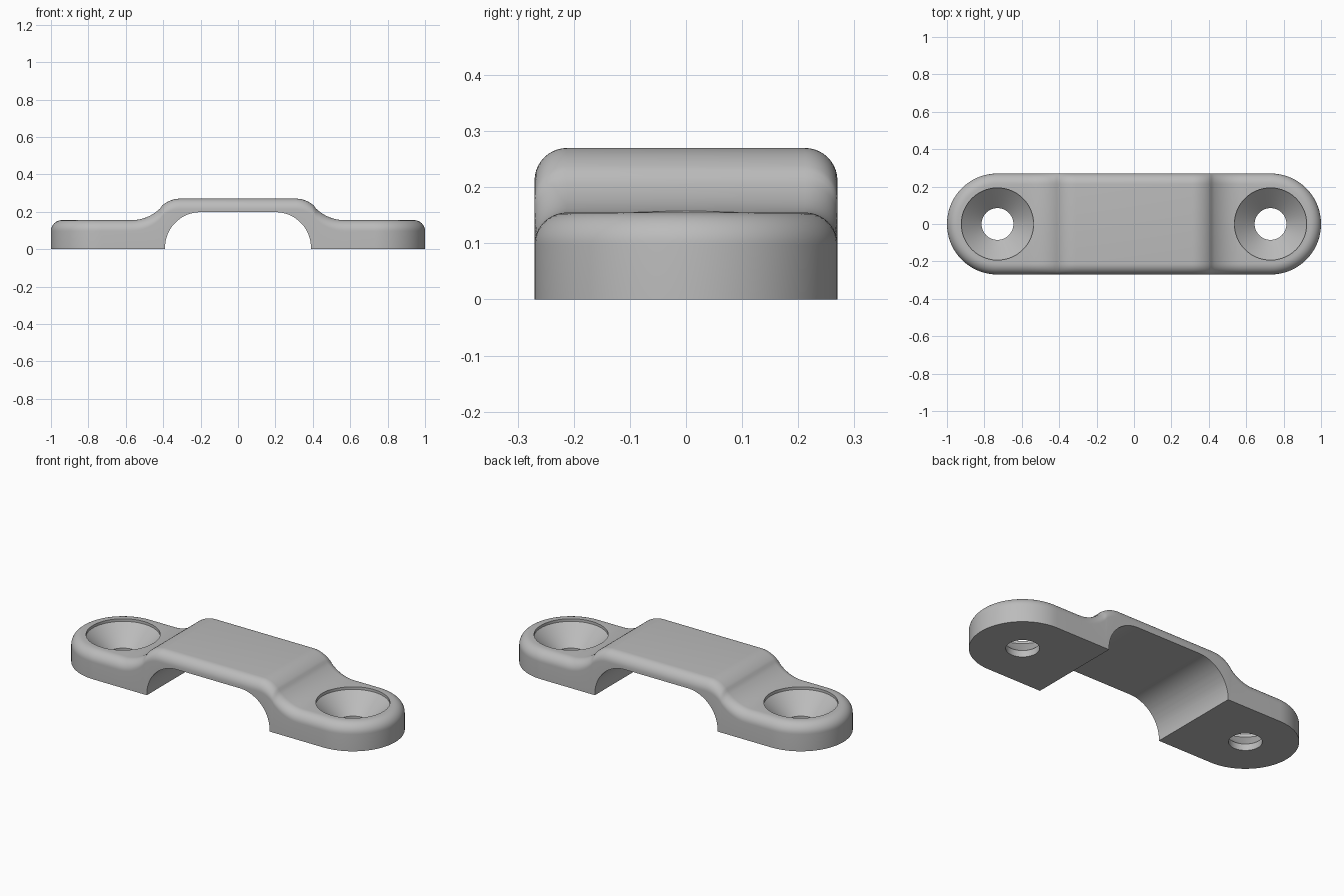
import bpy, bmesh
from math import sin, cos, pi, sqrt, radians

cube = bpy.data.objects.get("Cube")
if cube:
    bpy.data.objects.remove(cube, do_unlink=True)

grey = bpy.data.materials.new("plain grey")
grey.use_nodes = True
colour = (0.5, 0.5, 0.5, 1)
grey.diffuse_color = colour
grey.node_tree.nodes["Principled BSDF"].inputs["Base Color"].default_value = colour

HALF_WIDTH, HOLE_X, EDGE = 0.27, 0.73, 0.058
LOW, HIGH = 0.155, 0.27
CREST_X, CREST_R = 0.31, 0.14      # convex shoulder
FOOT_X, FOOT_R = 0.57, 0.22        # concave foot of the shoulder


def top_height(x):
    x = abs(x)
    if x <= CREST_X:
        return HIGH
    if x >= FOOT_X:
        return LOW
    if x <= CREST_X + CREST_R * sin(pi / 4):
        return HIGH - CREST_R + sqrt(CREST_R**2 - (x - CREST_X)**2)
    return LOW + FOOT_R - sqrt(FOOT_R**2 - (FOOT_X - x)**2)


def make_object(name, bm):
    bmesh.ops.recalc_face_normals(bm, faces=bm.faces)
    mesh = bpy.data.meshes.new(name)
    bm.to_mesh(mesh)
    bm.free()
    mesh.materials.append(grey)
    obj = bpy.data.objects.new(name, mesh)
    bpy.context.collection.objects.link(obj)
    return obj


# Stations along the straight sides, dense on the shoulders
steps = [i / 8 * pi / 4 for i in range(9)]
right = [CREST_X + CREST_R * sin(a) for a in steps]
right += [FOOT_X - FOOT_R * sin(a) for a in reversed(steps)]
stations = sorted(right + [-x for x in right], reverse=True)


def outline(inset):
    """Stadium outline, from the right tip round the back and along the front."""
    r = HALF_WIDTH - inset
    arc = [i / 24 * pi / 2 for i in range(25)]
    upper = [(HOLE_X + r * cos(a), r * sin(a)) for a in arc]
    upper += [(x, r) for x in stations]
    upper += [(-HOLE_X - r * cos(a), r * sin(a)) for a in reversed(arc)]
    return upper + [(x, -y) for x, y in reversed(upper[1:-1])]


# Strap body: side wall, rounded top edge and bridged top
bm = bmesh.new()
rings = [[bm.verts.new((x, y, 0)) for x, y in outline(0)]]
for k in range(11):
    a = k / 10 * pi / 2
    rings.append([bm.verts.new((x, y, top_height(x) - EDGE * (1 - sin(a))))
                  for x, y in outline(EDGE * (1 - cos(a)))])
n = len(rings[0])
for low, high in zip(rings, rings[1:]):
    for i in range(n):
        j = (i + 1) % n
        bm.faces.new((low[i], low[j], high[j], high[i]))
top = rings[-1]
for i in range(n // 2):
    ids = dict.fromkeys((i, i + 1, n - i - 1, (n - i) % n))
    bm.faces.new([top[k] for k in ids])
bm.faces.new(list(reversed(rings[0])))
strap = make_object("strap", bm)

# Arched channel cutter
bm = bmesh.new()
arc = [i / 24 * pi / 2 for i in range(25)]
side = [(0.39, -0.1)] + [(0.2 + 0.19 * cos(a), 0.008 + 0.19 * sin(a)) for a in arc]
profile = side + [(-x, z) for x, z in reversed(side)]
face = bm.faces.new([bm.verts.new((x, -0.5, z)) for x, z in profile])
extruded = bmesh.ops.extrude_face_region(bm, geom=[face])["geom"]
bmesh.ops.translate(bm, vec=(0, 1, 0),
                    verts=[v for v in extruded if isinstance(v, bmesh.types.BMVert)])
cutters = [make_object("channel_cutter", bm)]

# Countersunk screw hole cutters
hole_profile = [(0.085, -0.1), (0.085, 0.037), (0.193, 0.14), (0.193, 0.4)]
SIDES = 64
for name, cx in (("left_hole_cutter", HOLE_X), ("right_hole_cutter", -HOLE_X)):
    bm = bmesh.new()
    loops = [[bm.verts.new((cx + r * cos(2 * pi * i / SIDES),
                            r * sin(2 * pi * i / SIDES), z))
              for i in range(SIDES)] for r, z in hole_profile]
    for a, b in zip(loops, loops[1:]):
        for i in range(SIDES):
            j = (i + 1) % SIDES
            bm.faces.new((a[i], a[j], b[j], b[i]))
    bm.faces.new(loops[0])
    bm.faces.new(loops[-1])
    cutters.append(make_object(name, bm))

# Cut the channel and holes, then tidy up
bpy.ops.object.select_all(action="DESELECT")
bpy.context.view_layer.objects.active = strap
strap.select_set(True)
for cutter in cutters:
    cutter.hide_render = True
    mod = strap.modifiers.new(cutter.name, "BOOLEAN")
    mod.operation = "DIFFERENCE"
    mod.solver = "EXACT"
    mod.object = cutter
    bpy.ops.object.modifier_apply(modifier=mod.name)
    bpy.data.objects.remove(cutter, do_unlink=True)
bpy.ops.object.shade_smooth_by_angle(angle=radians(30))
